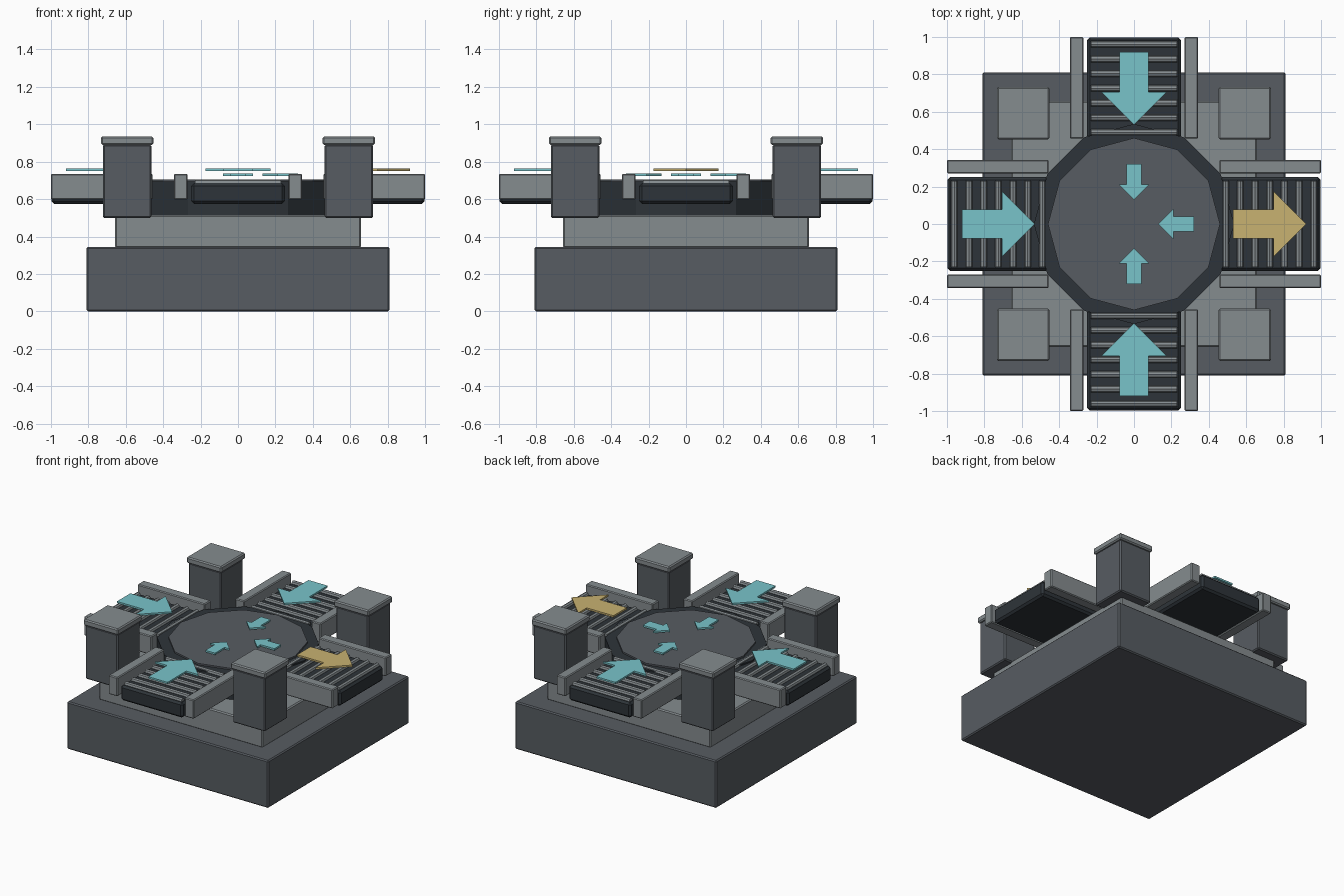
import bpy, bmesh, math
from mathutils import Matrix, Vector

cube = bpy.data.objects.get("Cube")
if cube:
    bpy.data.objects.remove(cube, do_unlink=True)


def material(name, rgb):
    m = bpy.data.materials.new(name)
    m.use_nodes = True
    m.diffuse_color = (*rgb, 1)
    m.node_tree.nodes["Principled BSDF"].inputs["Base Color"].default_value = (*rgb, 1)
    return m


SLATE = material("slate grey", (0.095, 0.107, 0.122))
LIGHT = material("light grey", (0.235, 0.262, 0.275))
DARK = material("dark charcoal", (0.027, 0.034, 0.041))
TEAL = material("teal", (0.19, 0.55, 0.59))
GOLD = material("gold", (0.58, 0.445, 0.165))


def finish(name, bm, mat, turn=0.0):
    """Turn a part about the vertical axis and add it to the scene."""
    bm.transform(Matrix.Rotation(turn, 4, "Z"))
    bmesh.ops.recalc_face_normals(bm, faces=bm.faces)
    me = bpy.data.meshes.new(name)
    bm.to_mesh(me)
    bm.free()
    me.materials.append(mat)
    ob = bpy.data.objects.new(name, me)
    bpy.context.collection.objects.link(ob)
    return ob


def box(name, lo, hi, mat, turn=0.0, bevel=0.008):
    lo, hi = Vector(lo), Vector(hi)
    bm = bmesh.new()
    bmesh.ops.create_cube(bm, size=1)
    bmesh.ops.scale(bm, vec=hi - lo, verts=bm.verts)
    bmesh.ops.translate(bm, vec=(lo + hi) / 2, verts=bm.verts)
    if bevel:
        bmesh.ops.bevel(bm, geom=bm.edges[:], offset=bevel, segments=1, affect="EDGES")
    return finish(name, bm, mat, turn)


def drum(name, radius, z0, z1, mat):
    bm = bmesh.new()
    bmesh.ops.create_cone(bm, cap_ends=True, segments=12, radius1=radius,
                          radius2=radius, depth=z1 - z0)
    # Put corners on the x and y axes
    bmesh.ops.translate(bm, vec=(0, 0, (z0 + z1) / 2), verts=bm.verts)
    return finish(name, bm, mat)


def arrow(name, tail, neck, tip, shaft, head, z, mat, turn):
    """Flat arrow lying along x from tail to tip."""
    half = [(tail, shaft), (neck, shaft), (neck, head)]
    outline = half + [(tip, 0)] + [(x, -y) for x, y in reversed(half)]
    bm = bmesh.new()
    face = bm.faces.new([bm.verts.new((x, y, z)) for x, y in outline])
    ext = bmesh.ops.extrude_face_region(bm, geom=[face])
    verts = [v for v in ext["geom"] if isinstance(v, bmesh.types.BMVert)]
    bmesh.ops.translate(bm, vec=(0, 0, 0.013), verts=verts)
    return finish(name, bm, mat, turn)


def rollers(name, turn):
    bm = bmesh.new()
    for i in range(7):
        place = (Matrix.Translation((0.49 + i * 0.0785, 0, 0.687))
                 @ Matrix.Rotation(math.pi / 2, 4, "X"))
        bmesh.ops.create_cone(bm, cap_ends=True, segments=8, radius1=0.018,
                              radius2=0.018, depth=0.46, matrix=place)
    return finish(name, bm, LIGHT, turn)


# Stepped base
box("base_block", (-0.81, -0.81, 0), (0.81, 0.81, 0.345), SLATE)
box("upper_plinth", (-0.658, -0.658, 0.34), (0.658, 0.658, 0.515), LIGHT)

# Central hub
drum("hub", 0.535, 0.51, 0.695, DARK)
drum("hub_disc", 0.46, 0.69, 0.706, SLATE)

# Corner pillars with caps
for sx, side in ((-1, "right"), (1, "left")):
    for sy, end in ((-1, "front"), (1, "back")):
        for part, r, z0, z1, mat in (("pillar", 0.13, 0.5, 0.892, SLATE),
                                     ("pillar_cap", 0.14, 0.89, 0.935, LIGHT)):
            cx, cy = sx * 0.593, sy * 0.593
            box(f"{end}_{side}_{part}", (cx - r, cy - r, z0), (cx + r, cy + r, z1), mat)

# Four conveyors, the left one leading outwards
for i, side in enumerate(("left", "back", "right", "front")):
    turn = i * math.pi / 2
    box(f"{side}_conveyor_bed", (0.457, -0.25, 0.575), (0.997, 0.25, 0.685), DARK, turn, 0.014)
    rollers(f"{side}_rollers", turn)
    for s in (-1, 1):
        lo, hi = sorted((s * 0.27, s * 0.343))
        box(f"{side}_guard_rail", (0.457, lo, 0.597), (1.0, hi, 0.735), LIGHT, turn, 0.006)
    if side == "left":
        arrow("outward_arrow", 0.53, 0.745, 0.92, 0.077, 0.175, 0.751, GOLD, turn)
    else:
        arrow(f"{side}_inward_arrow", 0.92, 0.705, 0.53, 0.077, 0.175, 0.751, TEAL, turn)
    if side != "right":
        arrow(f"{side}_hub_arrow", 0.32, 0.21, 0.13, 0.039, 0.08, 0.724, TEAL, turn)
